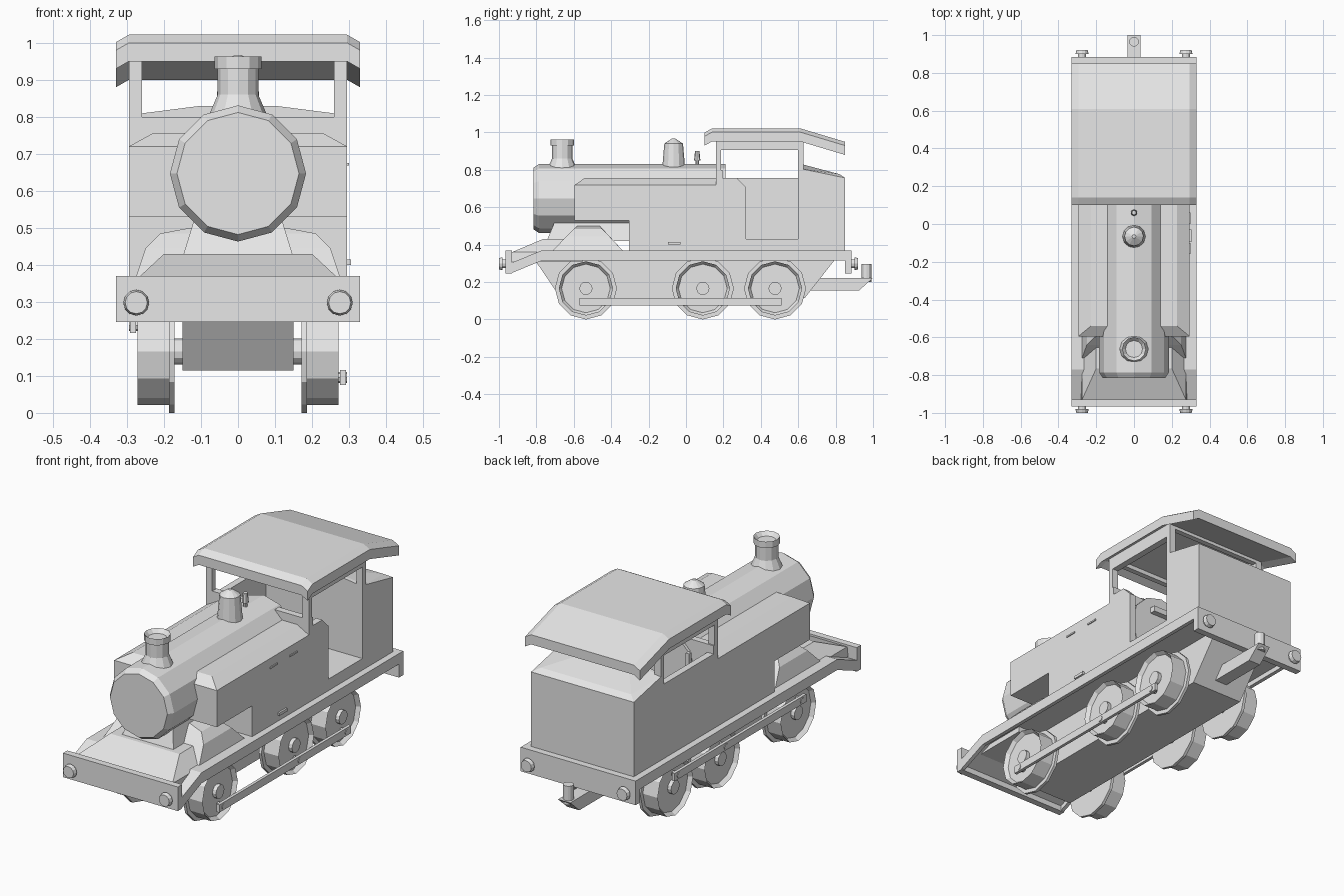
import bpy
import bmesh
from mathutils import Matrix, Vector

default_cube = bpy.data.objects.get("Cube")
if default_cube:
    bpy.data.objects.remove(default_cube, do_unlink=True)

light_grey = bpy.data.materials.new("light_grey")
light_grey.use_nodes = True
light_grey.diffuse_color = (0.8, 0.8, 0.8, 1)
shader = light_grey.node_tree.nodes["Principled BSDF"]
shader.inputs["Base Color"].default_value = light_grey.diffuse_color

# Shared dimensions
RIGHTWARD, FORWARD, BACKWARD, UP = Vector((1, 0, 0)), Vector((0, -1, 0)), Vector((0, 1, 0)), Vector((0, 0, 1))
SIDES = {"left": 1, "right": -1}
BEAM_HALF, BODY_HALF, FRAME_HALF = 0.33, 0.295, 0.15
WALL = 0.035
INNER_HALF = BODY_HALF - WALL
DECK, FLOOR, SILL, EAVES = 0.37, 0.43, 0.757, 0.975
BEAM_BOTTOM = 0.245
TANK_FRONT, CAB_FRONT, CAB_BACK, BODY_BACK = -0.595, 0.16, 0.6, 0.85
FRONT_BEAM = -0.965
BOILER_RADIUS, BOILER_HEIGHT = 0.184, 0.647
AXLE_HEIGHT, WHEEL_INSIDE, WHEEL_OUTSIDE = 0.166, 0.172, 0.272
CRANK = 0.07


def finish(name, bm):
    bmesh.ops.recalc_face_normals(bm, faces=bm.faces)
    mesh = bpy.data.meshes.new(name)
    bm.to_mesh(mesh)
    bm.free()
    mesh.materials.append(light_grey)
    bpy.context.scene.collection.objects.link(bpy.data.objects.new(name, mesh))


def prism(name, outline, start, end, droop=0):
    """Extrude a side outline across the width, optionally sloping down."""
    bm = bmesh.new()
    face = bm.faces.new([bm.verts.new((start, y, z)) for y, z in outline])
    extruded = bmesh.ops.extrude_face_region(bm, geom=[face])["geom"]
    moved = [item for item in extruded if isinstance(item, bmesh.types.BMVert)]
    bmesh.ops.translate(bm, verts=moved, vec=(end - start, 0, -droop))
    finish(name, bm)


def box(name, start, end, front, back, bottom, top):
    prism(name, [(front, bottom), (back, bottom), (back, top), (front, top)], start, end)


def ribbon(name, path, depth, start, end, droop=0):
    """Bent sheet following a side path."""
    underside = [(y, z - depth) for y, z in reversed(path)]
    prism(name, path + underside, start, end, droop)


def hull(name, *sections):
    """Convex block through level rectangles: half width, front, back, height."""
    bm = bmesh.new()
    for half, front, back, height in sections:
        for x in (-half, half):
            for y in (front, back):
                bm.verts.new((x, y, height))
    bmesh.ops.convex_hull(bm, input=bm.verts)
    loose = [vert for vert in bm.verts if not vert.link_faces]
    bmesh.ops.delete(bm, geom=loose, context="VERTS")
    finish(name, bm)


def rod(name, start, axis, length, radius, end_radius=None, rim=0, recess=0, sides=12):
    """Round or tapered part, with an optional recess in its far end."""
    bm = bmesh.new()
    turn = UP.rotation_difference(axis).to_matrix().to_4x4()
    place = Matrix.Translation(Vector(start) + axis * length / 2) @ turn
    bmesh.ops.create_cone(bm, cap_ends=True, segments=sides, radius1=radius,
                          radius2=end_radius or radius, depth=length, matrix=place)
    if rim:
        end = max(bm.faces, key=lambda face: face.calc_center_median().dot(axis))
        bmesh.ops.inset_region(bm, faces=[end], thickness=rim)
        bmesh.ops.translate(bm, verts=end.verts, vec=-axis * recess)
    finish(name, bm)


# Chassis, footplate with deep edges, and beams
prism("main_frame", [(-0.83, 0.35), (-0.67, 0.115), (0.635, 0.115), (0.82, 0.35)],
      -FRAME_HALF, FRAME_HALF)
deck_path = [(-0.94, 0.3), (-0.77, DECK), (BODY_BACK + 0.01, DECK)]
ribbon("footplate", deck_path, 0.03, -BEAM_HALF, BEAM_HALF)
for side, s in SIDES.items():
    ribbon(f"{side}_valance", deck_path, 0.055, s * (BEAM_HALF - 0.02), s * BEAM_HALF)
box("front_beam", -BEAM_HALF, BEAM_HALF, FRONT_BEAM, FRONT_BEAM + WALL, BEAM_BOTTOM, DECK)
box("rear_beam", -BEAM_HALF, BEAM_HALF, BODY_BACK, BODY_BACK + WALL, BEAM_BOTTOM, DECK)

# Front platform, smokebox saddle and splashers
hull("front_platform", (0.28, FRONT_BEAM + WALL, -0.55, DECK - 0.06),
     (0.275, FRONT_BEAM + WALL, -0.55, DECK - 0.01), (0.2, -0.765, -0.55, FLOOR))
hull("smokebox_saddle", (FRAME_HALF, -0.745, -0.3, FLOOR - 0.01), (0.11, -0.69, -0.3, 0.55))
hull("front_splashers", (0.275, -0.71, -0.34, DECK), (0.25, -0.64, -0.41, 0.445),
     (0.21, -0.6, -0.45, 0.485), (0.13, -0.58, -0.46, 0.5))

# Wheels, axles and coupling rods; the cranks are opposed on the two sides
axles = (-0.535, 0.09, 0.476)
for side, s in SIDES.items():
    outward = RIGHTWARD * s
    crank_height = AXLE_HEIGHT - s * CRANK
    for number, y in enumerate(axles, 1):
        inner = (s * WHEEL_INSIDE, y, AXLE_HEIGHT)
        rod(f"{side}_axle_{number}", (0, y, AXLE_HEIGHT), outward, WHEEL_OUTSIDE, WALL)
        rod(f"{side}_flange_{number}", inner, outward, 0.015, AXLE_HEIGHT)
        rod(f"{side}_wheel_{number}", inner, outward, WHEEL_OUTSIDE - WHEEL_INSIDE,
            0.145, rim=0.015, recess=0.02)
        rod(f"{side}_crank_pin_{number}", (s * INNER_HALF, y, crank_height), outward,
            WALL, 0.015, sides=8)
    box(f"{side}_coupling_rod", s * 0.276, s * 0.292, axles[0] - WALL, axles[-1] + WALL,
        crank_height - 0.02, crank_height + 0.02)

# Buffers and rear coupling
for end, axis, beam in (("front", FORWARD, FRONT_BEAM), ("rear", BACKWARD, BODY_BACK + WALL)):
    for side, s in SIDES.items():
        centre = Vector((s * 0.275, beam, 0.298))
        rod(f"{end}_{side}_buffer_stem", centre, axis, 0.02, 0.022)
        rod(f"{end}_{side}_buffer_head", centre + axis * 0.015, axis, 0.02, WALL, 0.03)
prism("coupling_bar", [(0.62, 0.155), (0.925, 0.155), (1, 0.222), (0.62, 0.222)], -WALL, WALL)
rod("coupling_pin", (0, FRONT_BEAM * -1, 0.2), UP, 0.097, 0.026)

# Boiler and smokebox door
smokebox_front = -0.787
rod("boiler", (0, CAB_FRONT + 0.05, BOILER_HEIGHT), FORWARD,
    CAB_FRONT + 0.05 - smokebox_front, BOILER_RADIUS)
rod("smokebox_door", (0, smokebox_front, BOILER_HEIGHT), FORWARD, 0.028, BOILER_RADIUS, 0.165)

# Side tanks, cut away below at the front, with bevelled tops
notch_back, notch_top, shoulder = -0.305, 0.53, 0.72
prism("side_tanks", [(TANK_FRONT, notch_top), (notch_back, notch_top), (notch_back, DECK),
                     (CAB_FRONT, DECK), (CAB_FRONT, shoulder), (TANK_FRONT, shoulder)],
      -BODY_HALF, BODY_HALF)
hull("tank_tops", (BODY_HALF, TANK_FRONT, CAB_FRONT, shoulder),
     (0.228, TANK_FRONT + 0.055, CAB_FRONT, SILL))

# Chimney, dome and whistle
chimney, dome, whistle = -0.662, -0.066, 0.06
rod("chimney_base", (0, chimney, 0.79), UP, 0.07, 0.085, 0.055)
rod("chimney_stack", (0, chimney, 0.8), UP, 0.14, 0.055)
rod("chimney_cap", (0, chimney, 0.93), UP, 0.033, 0.063, rim=0.018, recess=0.02)
rod("steam_dome", (0, dome, 0.8), UP, 0.14, 0.062, 0.05)
rod("dome_cap", (0, dome, 0.94), UP, 0.027, 0.05, 0.01)
rod("whistle_stem", (0, whistle, 0.8), UP, 0.05, 0.01, sides=8)
rod("whistle", (0, whistle, 0.85), UP, 0.05, 0.017, 0.012, sides=8)

# Cab walls: the doorway is only on the left
door_front = 0.32
box("cab_floor", -BODY_HALF, BODY_HALF, CAB_FRONT, CAB_BACK, DECK, FLOOR)
box("cab_front_wall", -BODY_HALF, BODY_HALF, CAB_FRONT, CAB_FRONT + WALL, DECK, 0.8)
prism("cab_left_wall", [(CAB_FRONT, DECK), (door_front, DECK), (door_front, SILL - 0.05),
                        (door_front - 0.05, SILL), (CAB_FRONT, SILL)], INNER_HALF, BODY_HALF)
box("cab_right_wall", -BODY_HALF, -INNER_HALF, CAB_FRONT, CAB_BACK, DECK, SILL)
for side, s in SIDES.items():
    for end, y in (("front", CAB_FRONT), ("rear", CAB_BACK)):
        box(f"{side}_{end}_post", s * INNER_HALF, s * BODY_HALF, y, y + 0.028, SILL, EAVES)
    box(f"{side}_cab_rail", s * INNER_HALF, s * BODY_HALF, CAB_FRONT, CAB_BACK, 0.905, EAVES)
for end, y in (("front", CAB_FRONT), ("rear", CAB_BACK)):
    box(f"{end}_cab_header", -INNER_HALF, INNER_HALF, y, y + 0.028, EAVES - 0.025, EAVES)

# Bunker with a crowned, bevelled top
hull("bunker", (BODY_HALF, CAB_BACK, BODY_BACK, DECK), (BODY_HALF, CAB_BACK, BODY_BACK, SILL),
     (INNER_HALF, CAB_BACK, BODY_BACK - 0.03, SILL + 0.02),
     (BODY_HALF, CAB_BACK, CAB_BACK + 0.02, 0.805), (0.1, CAB_BACK, CAB_BACK + 0.02, 0.83))

# Cab controls
box("regulator_handle", -0.07, 0.07, CAB_FRONT + 0.05, CAB_FRONT + 0.08, SILL - 0.03, SILL)
box("brake_lever", -0.2, -0.18, CAB_FRONT + 0.08, CAB_FRONT + 0.1, FLOOR, SILL)

# Bent roof with drooping side edges
roof_path = [(0.1, 1), (0.14, 1.022), (0.61, 1.022), (BODY_BACK, 0.95)]
ribbon("roof_panel", roof_path, 0.05, -BODY_HALF, BODY_HALF)
for side, s in SIDES.items():
    ribbon(f"{side}_roof_edge", roof_path, 0.05, s * BODY_HALF, s * BEAM_HALF, droop=0.02)

# Step and handles on the left tank
box("tank_step", BODY_HALF, BODY_HALF + 0.01, -0.095, -0.03, 0.4, 0.415)
for number, y in enumerate((-0.13, 0.03), 1):
    box(f"tank_handle_{number}", BODY_HALF, BODY_HALF + 0.005, y - 0.03, y + 0.03, 0.668, 0.676)
